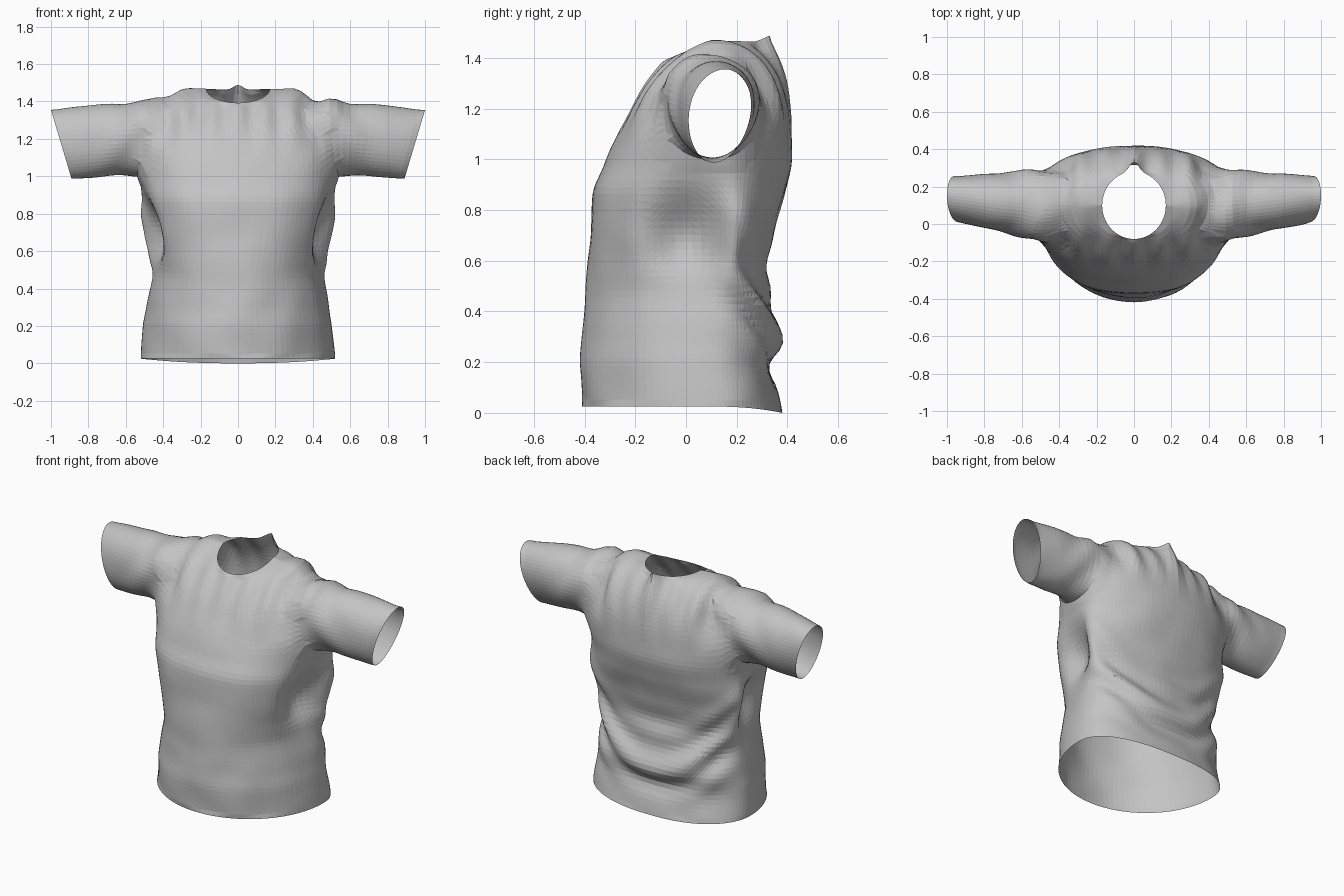
import bpy, bmesh, math
from mathutils import Vector, noise

cube = bpy.data.objects.get("Cube")
if cube:
    bpy.data.objects.remove(cube, do_unlink=True)

COLS, LOWER, UPPER = 96, 36, 18      # columns around, rows below and above the armpit
HOLE_C, HOLE_R = 8, 10               # half width and height of the armhole in cells
SLEEVE_RINGS = 14
WIDEST = .1                          # depth at which the torso is widest

# Torso sections: height, half width, front, back
SECTIONS = [(0.0, .52, -.41, .38), (.18, .505, -.42, .335), (.28, .49, -.41, .37),
            (.46, .46, -.395, .34), (.56, .48, -.39, .31), (.7, .505, -.38, .345),
            (.87, .52, -.37, .39), (1.0, .53, -.315, .42)]


def lerp(a, b, t):
    return a + (b - a) * t


def gauss(d, width):
    return math.exp(-(d / width) ** 2)


def ring(hx, front, back, z, a):
    """Point on an oval, squarer at back and chest; angle 0 = left side, 90 degrees = back."""
    c, s = math.cos(a), math.sin(a)
    power = .87 if s > 0 else 1 - .18 * gauss(z - .9, .3)
    reach = back - WIDEST if s > 0 else WIDEST - front
    return Vector((math.copysign(abs(c) ** power, c) * hx,
                   WIDEST + math.copysign(abs(s) ** power, s) * reach, z))


def lower_point(a, t):
    for lo, hi in zip(SECTIONS, SECTIONS[1:]):
        if lo[0] <= t <= hi[0]:
            k = (t - lo[0]) / (hi[0] - lo[0])
            k = lerp(k, k * k * (3 - 2 * k), .5)
            hx, front, back = (lerp(lo[i], hi[i], k) for i in (1, 2, 3))
            break
    s = math.sin(a)
    hem = (.027 - .025 * max(s, 0) ** 2) * (1 - t)
    p = ring(hx, front, back, t + hem, a)
    # The flanks tuck in ahead of the loose cloth flaring out behind them
    tuck = .25 * gauss(p.y, .15) - .13 * gauss(p.y - .21, .08)
    p.x *= 1 - tuck * gauss(t - .69, .17)
    return p


def upper_point(a, u):
    """Curve from the armpit section over the shoulder to the neckline."""
    s = math.sin(a)
    s2 = s * s
    start = lower_point(a, 1.0)
    mid = ring(.6, -.22, .43, lerp(1.48, 1.27 if s > 0 else 1.22, s2), a)
    neck = Vector((.17 * math.cos(a), .1 + .18 * s,
                   lerp(1.47, 1.465, s2) if s > 0 else lerp(1.47, 1.395, -s)))
    peak = gauss(a - math.pi / 2, .2)
    neck += Vector((0, .05 * peak, .025 * peak))
    return start * (1 - u) ** 2 + mid * 2 * u * (1 - u) + neck * u * u


bm = bmesh.new()

# Torso grid
rows = [[lower_point(2 * math.pi * c / COLS, r / LOWER) for c in range(COLS)]
        for r in range(LOWER)]
rows += [[upper_point(2 * math.pi * c / COLS, r / UPPER) for c in range(COLS)]
         for r in range(UPPER + 1)]
grid = [[bm.verts.new(p) for p in row] for row in rows]


def in_armhole(r, c):
    if not LOWER <= r < LOWER + HOLE_R:
        return False
    return any((c - mid + HOLE_C) % COLS < 2 * HOLE_C for mid in (0, COLS // 2))


for r in range(len(grid) - 1):
    for c in range(COLS):
        if not in_armhole(r, c):
            n = (c + 1) % COLS
            bm.faces.new((grid[r][c], grid[r][n], grid[r + 1][n], grid[r + 1][c]))

# Armhole rims, walked from the bottom middle towards the back
rims = []
for side in (1, -1):
    mid = 0 if side == 1 else COLS // 2
    cells = [(0, k) for k in range(HOLE_C)]
    cells += [(k, HOLE_C) for k in range(HOLE_R)]
    cells += [(HOLE_R, k) for k in range(HOLE_C, -HOLE_C, -1)]
    cells += [(k, -HOLE_C) for k in range(HOLE_R, 0, -1)]
    cells += [(0, k) for k in range(-HOLE_C, 0)]
    rims.append((side, [grid[LOWER + r][(mid + side * k) % COLS] for r, k in cells]))


def sleeve_point(side, i, count, t):
    a = -math.pi / 2 + 2 * math.pi * i / count
    s = math.sin(a)
    up = .5 + .5 * s
    # The cuff is egg shaped, narrower and further forward at its lower end
    width = lerp(.19, .121 + .01 * s, t)
    y = lerp(.1, .132 + .022 * s, t) + width * math.cos(a)
    z = lerp(1.212, 1.173, t) + lerp(.2, .184, t) * s
    x = lerp(lerp(.53, .49, up), lerp(.89, 1.0, up), t)
    return Vector((side * x, y, z))


rim_verts = set()
for side, rim in rims:
    for i, v in enumerate(rim):
        v.co = sleeve_point(side, i, len(rim), 0)
        rim_verts.add(v)

# Sleeves
for side, rim in rims:
    last, count = rim, len(rim)
    for k in range(1, SLEEVE_RINGS + 1):
        new = [bm.verts.new(sleeve_point(side, i, count, k / SLEEVE_RINGS))
               for i in range(count)]
        for i in range(count):
            j = (i + 1) % count
            bm.faces.new((last[i], last[j], new[j], new[i]))
        last = new

bmesh.ops.delete(bm, geom=[v for v in bm.verts if not v.link_faces], context='VERTS')
bmesh.ops.recalc_face_normals(bm, faces=bm.faces)

# Ease the cloth, holding the armhole seams after the first pass
inner = [v for v in bm.verts if not v.is_boundary and abs(v.co.x) < .64]
held = [v for v in inner if v not in rim_verts]
for verts in (inner, held, held):
    bmesh.ops.smooth_vert(bm, verts=verts, factor=.5, use_axis_x=True,
                          use_axis_y=True, use_axis_z=True)
bm.normal_update()


def fold_depth(p):
    x, y, z = p
    ax = abs(x)
    d = .008 * noise.noise(p * 5)
    if z < 1.0 and ax < .6:
        # Sagging folds across the lower back
        w = min(max((y - .12) / .15, 0), 1) * min(z / .2, 1)
        sag = z - (.29 + 1.2 * x * x) + .04 * noise.noise(p * 3)
        d += .018 * w * math.cos(sag * 28) * gauss(sag, .2)
    if z > 1.1:
        # Crumpled shoulders
        q = Vector((x * 9, y * 5, z * 4))
        d += .035 * noise.noise(q) * gauss(ax - .42, .14) * min((z - 1.1) / .2, 1)
        # Gathers below the neckline, front and back
        if ax < .4:
            d += .008 * math.cos(ax * 44) * gauss(z - 1.35, .15) * min(abs(y - .1) / .2, 1)
    if ax > .5 and z > .95:
        # Diagonal pulls along the sleeves
        d += .008 * math.sin((ax * 1.2 + z) * 20) * gauss(ax - .55, .16)
    return d


moves = [(v, v.normal * fold_depth(v.co)) for v in bm.verts if not v.is_boundary]
for v, move in moves:
    v.co += move

# Finish the shirt as one faceted open surface
bmesh.ops.triangulate(bm, faces=bm.faces)
low = min(v.co.z for v in bm.verts)
for v in bm.verts:
    v.co.z -= low
mesh = bpy.data.meshes.new("shirt")
bm.to_mesh(mesh)
bm.free()
shirt = bpy.data.objects.new("shirt", mesh)
bpy.context.collection.objects.link(shirt)

color = (.55, .55, .55, 1)
cloth = bpy.data.materials.new("grey cloth")
cloth.use_nodes = True
cloth.diffuse_color = color
cloth.node_tree.nodes["Principled BSDF"].inputs["Base Color"].default_value = color
mesh.materials.append(cloth)
